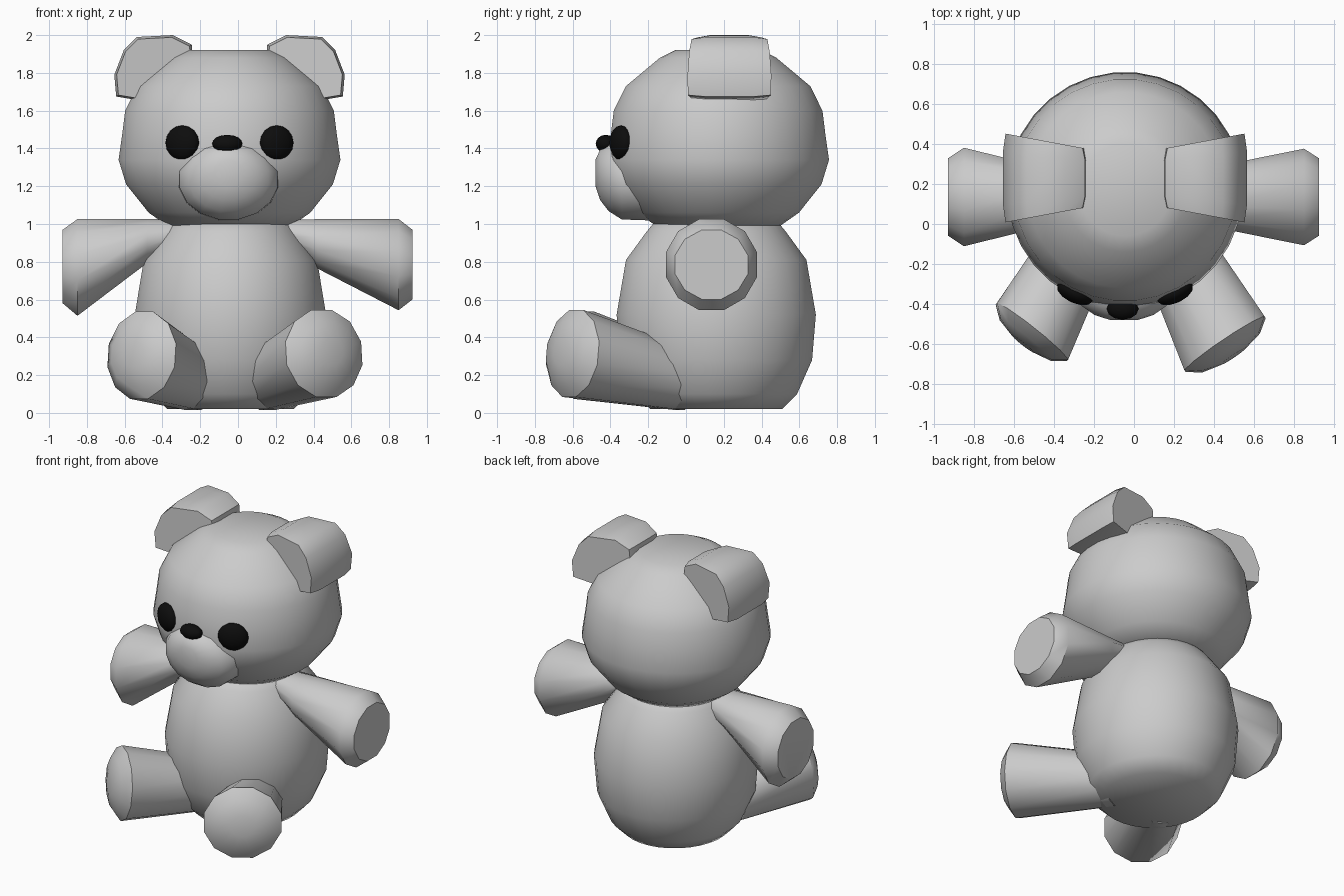
import bpy, bmesh, math
from mathutils import Vector

if "Cube" in bpy.data.objects:
    bpy.data.objects.remove(bpy.data.objects["Cube"])

Z = Vector((0, 0, 1))
MID = -0.045  # centre line of the head


def make_material(name, value):
    mat = bpy.data.materials.new(name)
    mat.use_nodes = True
    color = (value, value, value, 1)
    mat.diffuse_color = color
    mat.node_tree.nodes["Principled BSDF"].inputs["Base Color"].default_value = color
    return mat


grey = make_material("plush grey", 0.6)
black = make_material("button black", 0.004)


def finish(name, bm, mat, angle):
    bmesh.ops.recalc_face_normals(bm, faces=bm.faces)
    mesh = bpy.data.meshes.new(name)
    bm.to_mesh(mesh)
    bm.free()
    mesh.materials.append(mat)
    obj = bpy.data.objects.new(name, mesh)
    bpy.context.collection.objects.link(obj)
    bpy.ops.object.select_all(action="DESELECT")
    obj.select_set(True)
    bpy.context.view_layer.objects.active = obj
    bpy.ops.object.shade_smooth_by_angle(angle=math.radians(angle))
    return obj


def bridge(bm, loops):
    """Skin a list of equal vertex loops and cap both ends."""
    n = len(loops[0])
    for a, b in zip(loops, loops[1:]):
        for i in range(n):
            j = (i + 1) % n
            bm.faces.new((a[i], a[j], b[j], b[i]))
    bm.faces.new(loops[0])
    bm.faces.new(loops[-1])


def loft(name, rings, sides, mat=grey, angle=50):
    """Each ring: centre, normal, half width, half height."""
    bm = bmesh.new()
    loops = []
    for centre, normal, width, height in rings:
        n = Vector(normal).normalized()
        u = n.cross(Z).normalized() if n.xy.length > 0 else Vector((1, 0, 0))
        v = u.cross(n)
        loop = []
        for i in range(sides):
            t = math.tau * (i + 0.5) / sides
            loop.append(bm.verts.new(Vector(centre) + u * width * math.cos(t) + v * height * math.sin(t)))
        loops.append(loop)
    bridge(bm, loops)
    return finish(name, bm, mat, angle)


def button(name, centre, radii, normal):
    """Flattened ball whose short axis follows the normal."""
    bm = bmesh.new()
    bmesh.ops.create_uvsphere(bm, u_segments=12, v_segments=8, radius=1)
    bmesh.ops.scale(bm, vec=radii, verts=bm.verts)
    turn = Vector(normal).to_track_quat("Y", "Z").to_matrix()
    bmesh.ops.rotate(bm, matrix=turn, verts=bm.verts)
    bmesh.ops.translate(bm, vec=centre, verts=bm.verts)
    finish(name, bm, black, 60)


# Body and head, turned profiles of (height, radius)
body = [(0.02, 0.35), (0.1, 0.43), (0.28, 0.51), (0.52, 0.53), (0.81, 0.48), (0.96, 0.37), (1.02, 0.32)]
loft("body", [((-0.04, 0.16, z), Z, r * 0.96, r) for z, r in body], 32, angle=60)
head = [(0.99, 0.33), (1.06, 0.43), (1.21, 0.55), (1.34, 0.59), (1.48, 0.57),
        (1.6, 0.555), (1.73, 0.49), (1.88, 0.31), (1.92, 0.23)]
loft("head", [((MID, 0.17, z), Z, r, r) for z, r in head], 32, angle=60)

# Muzzle, a squashed dome
muzzle = [(-0.2, 0.27, 0.22, 1.235), (-0.34, 0.265, 0.215, 1.235), (-0.41, 0.215, 0.18, 1.245),
          (-0.455, 0.15, 0.135, 1.26), (-0.48, 0.07, 0.07, 1.27)]
loft("muzzle", [((-0.05, y, z), (0, -1, 0), w, h) for y, w, h, z in muzzle], 16, angle=60)

# Nose and eyes
button("nose", (-0.057, -0.425, 1.425), (0.08, 0.053, 0.047), (0, 1, 0))
for side, label in ((1, "left"), (-1, "right")):
    button(label + "_eye", (MID + side * 0.25, -0.345, 1.43), (0.098, 0.05, 0.092), (-side * 0.42, 0.9, 0))

# Ears, arched blocks narrowing toward the crown
arch = [(0.6, 1.675), (0.61, 1.79), (0.56, 1.92), (0.49, 1.99), (0.3, 2.0), (0.2, 1.95),
        (0.19, 1.85), (0.45, 1.65)]
for side, label in ((1, "left"), (-1, "right")):
    bm = bmesh.new()
    loops = []
    for depth, size in ((-1, 0.94), (-0.6, 1), (0.6, 1), (1, 0.94)):
        loop = []
        for x, z in arch:
            half = 0.15 + 0.07 * (x - 0.2) / 0.4
            px = 0.4 + (x - 0.4) * size
            pz = 1.8 + (z - 1.8) * size
            loop.append(bm.verts.new((MID + side * px, 0.23 + depth * half, pz)))
        loops.append(loop)
    bridge(bm, loops)
    finish(label + "_ear", bm, grey, 48)

# Arms, cones widening outward: (reach, height, half depth, half height)
arms = {
    "left": (1, [(0.25, 0.955, 0.12, 0.07), (0.42, 0.895, 0.16, 0.135),
                 (0.85, 0.785, 0.25, 0.25), (0.925, 0.785, 0.2, 0.19)]),
    "right": (-1, [(0.25, 0.96, 0.11, 0.065), (0.48, 0.91, 0.16, 0.12),
                   (0.85, 0.77, 0.255, 0.265), (0.93, 0.775, 0.2, 0.2)]),
}
for label, (side, rings) in arms.items():
    loft(label + "_arm", [((side * x, 0.135, z), (side, 0, 0), d, h) for x, z, d, h in rings], 12)

# Legs, stout cones with a slanted rounded sole
legs = {
    "left": ((0.14, 0.0, 0.17), (0.455, -0.6, 0.315), (0.56, -0.83, 0.1), 0.25),
    "right": ((-0.22, 0.0, 0.17), (-0.51, -0.54, 0.305), (-0.62, -0.78, 0.1), 0.235),
}
for label, (hip, foot, sole, r) in legs.items():
    hip, foot, sole = Vector(hip), Vector(foot), Vector(sole).normalized()
    loft(label + "_leg", [(hip, foot - hip, 0.17, 0.165), (foot, sole, r, 0.24),
                          (foot + sole * 0.05, sole, r * 0.72, 0.17),
                          (foot + sole * 0.075, sole, r * 0.3, 0.07)], 12)
